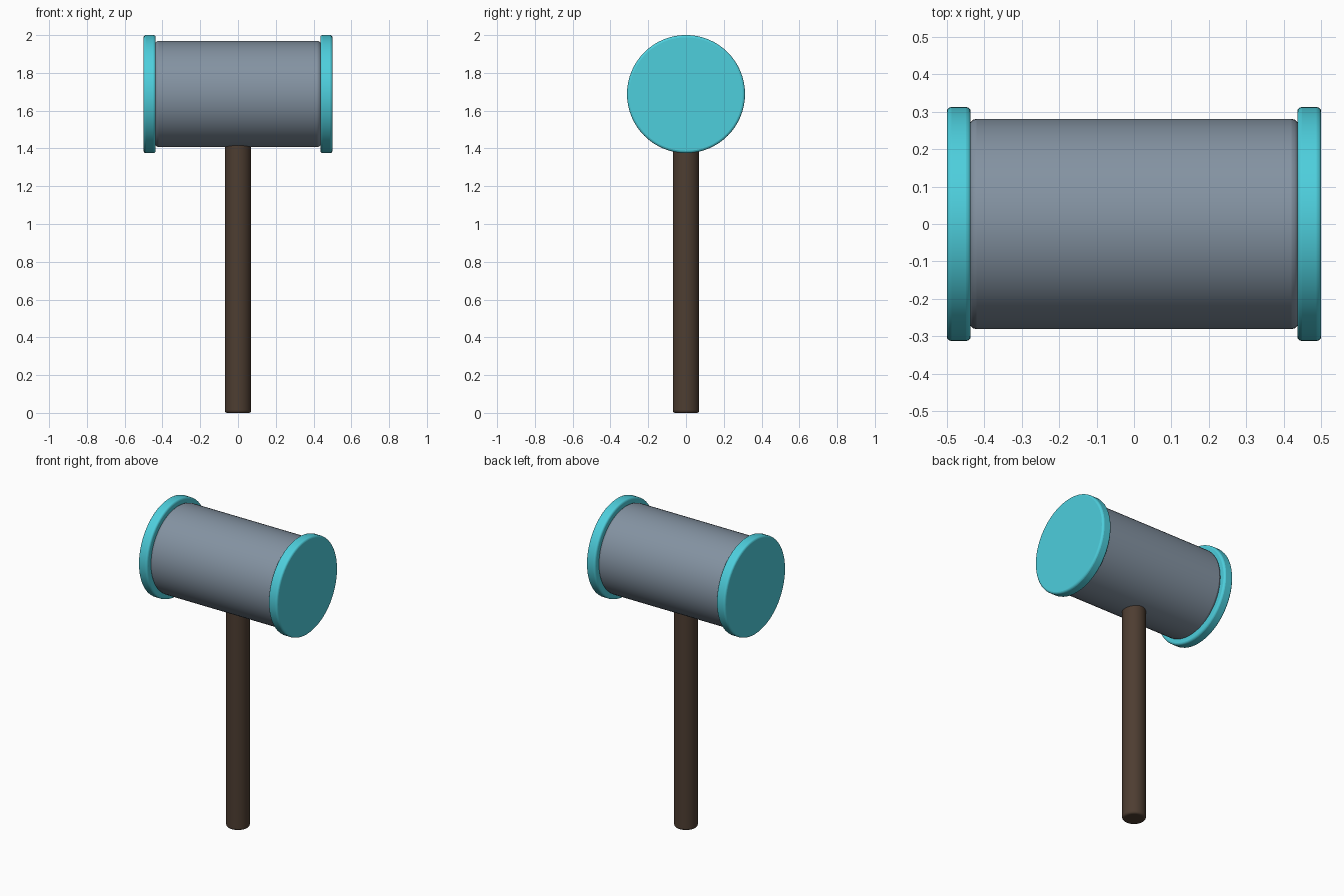
import bpy
import math

if "Cube" in bpy.data.objects:
    bpy.data.objects.remove(bpy.data.objects["Cube"])

HEAD_Z = 1.688


def material(name, rgb):
    mat = bpy.data.materials.new(name)
    mat.diffuse_color = (*rgb, 1)
    mat.use_nodes = True
    mat.node_tree.nodes["Principled BSDF"].inputs["Base Color"].default_value = mat.diffuse_color
    return mat


def rounded_cylinder(name, radius, length, location, rotation, bevel, mat):
    bpy.ops.mesh.primitive_cylinder_add(vertices=64, radius=radius, depth=length,
                                        location=location, rotation=rotation)
    obj = bpy.context.object
    obj.name = name
    obj.data.materials.append(mat)
    # round only the two rims
    mod = obj.modifiers.new("rim_bevel", 'BEVEL')
    mod.width = bevel
    mod.segments = 3
    mod.limit_method = 'ANGLE'
    mod.angle_limit = math.radians(40)
    bpy.ops.object.shade_smooth_by_angle(angle=math.radians(35))
    return obj


steel = material("steel", (0.23, 0.29, 0.36))
teal = material("teal", (0.075, 0.62, 0.72))
wood = material("dark_wood", (0.075, 0.047, 0.031))
along_x = (0, math.pi / 2, 0)

# Handle, its top sunk slightly into the head
rounded_cylinder("handle", 0.07, 1.44, (0, 0, 0.72), (0, 0, 0), 0.012, wood)

# Barrel of the head
rounded_cylinder("head", 0.281, 0.88, (0, 0, HEAD_Z), along_x, 0.02, steel)

# Striking caps at both ends
for side, name in ((-1, "left_cap"), (1, "right_cap")):
    rounded_cylinder(name, 0.3125, 0.064, (side * 0.468, 0, HEAD_Z), along_x, 0.012, teal)
